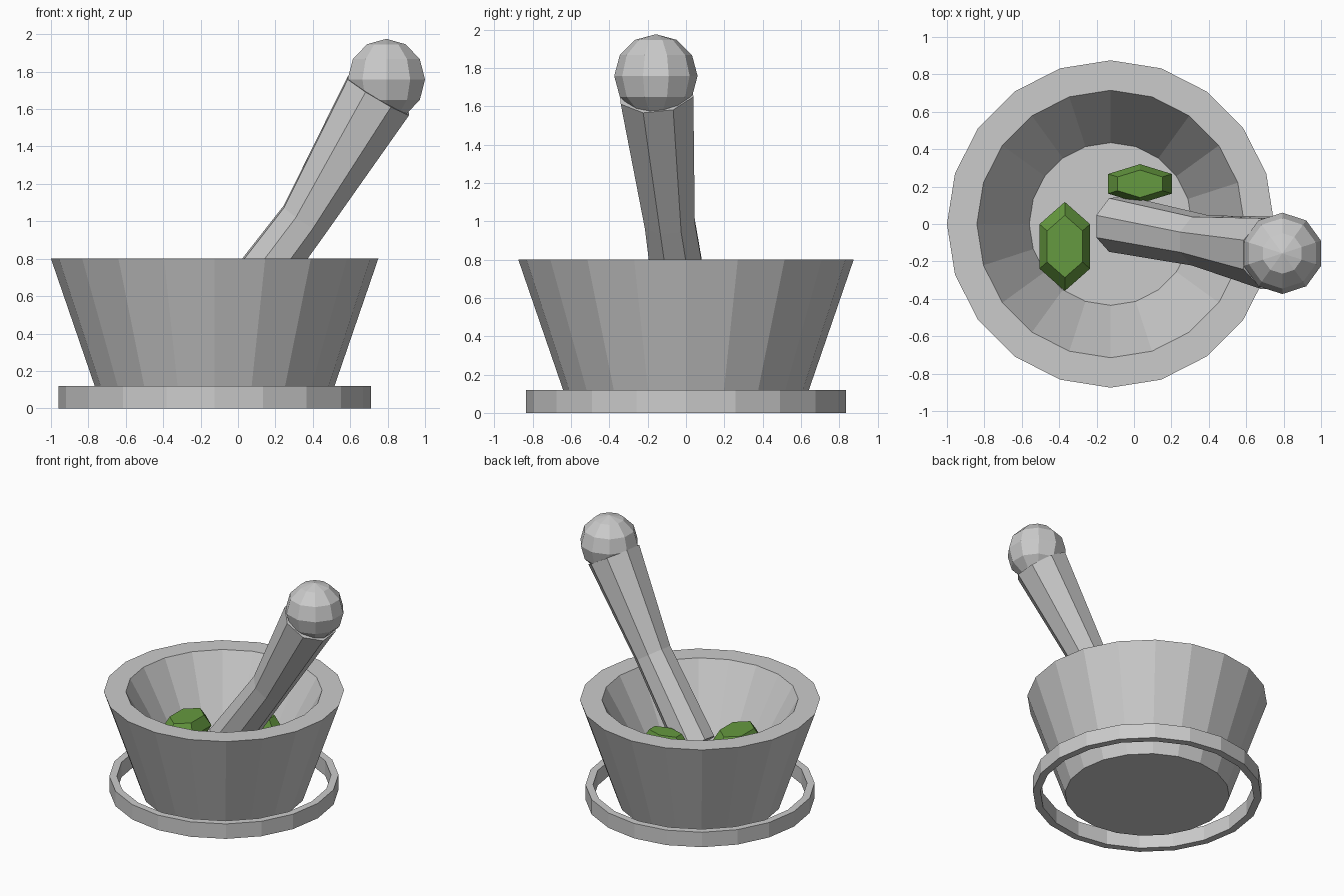
import bpy, bmesh, math
from mathutils import Vector

if "Cube" in bpy.data.objects:
    bpy.data.objects.remove(bpy.data.objects["Cube"])

X, Y, Z = Vector((1, 0, 0)), Vector((0, 1, 0)), Vector((0, 0, 1))
CENTRE = Vector((-0.125, 0, 0))


def ring(c, rx, ry, n, start=0.0, u=X, v=Y):
    """n points of an ellipse around c, or a single pole point for radius 0."""
    c = Vector(c)
    if rx == 0:
        return [c]
    return [c + u * rx * math.cos(start + i * math.tau / n)
            + v * ry * math.sin(start + i * math.tau / n) for i in range(n)]


def loft(name, rings, closed=False, mat=None):
    """Skin a list of rings; cap the ends, or join last to first."""
    bm = bmesh.new()
    rows = [[bm.verts.new(p) for p in r] for r in rings]
    pairs = list(zip(rows, rows[1:] + (rows[:1] if closed else [])))
    for a, b in pairs:
        n = max(len(a), len(b))
        for i in range(n):
            j = (i + 1) % n
            if len(a) == 1:
                bm.faces.new((a[0], b[j], b[i]))
            elif len(b) == 1:
                bm.faces.new((a[i], a[j], b[0]))
            else:
                bm.faces.new((a[i], a[j], b[j], b[i]))
    if not closed:
        for r in (rows[0], rows[-1]):
            if len(r) > 2:
                bm.faces.new(r)
    bmesh.ops.recalc_face_normals(bm, faces=bm.faces)
    me = bpy.data.meshes.new(name)
    bm.to_mesh(me)
    bm.free()
    ob = bpy.data.objects.new(name, me)
    bpy.context.collection.objects.link(ob)
    if mat:
        me.materials.append(mat)
    return ob


def lathe(name, profile, closed=False):
    return loft(name, [ring(CENTRE + Z * z, r, r, 20) for r, z in profile], closed)


# Mortar bowl and the loose ring around its foot
lathe("mortar_bowl", [(0.6, 0), (0.875, 0.8), (0.715, 0.8), (0.435, 0.3)])
lathe("base_ring", [(0.835, 0), (0.835, 0.12), (0.78, 0.12), (0.78, 0)], closed=True)

# Pestle shaft: eight sides, bent and waisted at the neck
path = [Vector((-0.085, 0, 0.42)), Vector((0.355, -0.088, 1.007)), Vector((0.75, -0.155, 1.67))]
radii = [0.157, 0.142, 0.206]
rows = []
for i, p in enumerate(path):
    t = (path[min(i + 1, 2)] - path[max(i - 1, 0)]).normalized()
    u = (X - t * X.dot(t)).normalized()
    rows.append(ring(p, radii[i], radii[i], 8, math.pi / 8, u, t.cross(u)))
loft("pestle_shaft", rows)

# Pestle knob: ten segments, six rings
R = 0.2175
knob = []
for k in range(7):
    a = k * math.pi / 6
    r = R * math.sin(a) if 0 < k < 6 else 0
    knob.append(ring((0.793, -0.157, 1.758 - R * math.cos(a)), r, r, 10, math.pi / 2))
loft("pestle_knob", knob)

# Green herb lumps: six-sided with chamfered top and bottom
green = bpy.data.materials.new("herb_green")
green.diffuse_color = (0.13, 0.32, 0.05, 1)
green.use_nodes = True
green.node_tree.nodes["Principled BSDF"].inputs["Base Color"].default_value = green.diffuse_color
for name, (cx, cy), rx, ry in (("herb_left", (-0.37, -0.12), 0.156, 0.238),
                               ("herb_back", (0.032, 0.215), 0.197, 0.105)):
    loft(name, [ring((cx, cy, 0.495 + dz), rx * s, ry * s, 6, math.pi / 2)
                for s, dz in ((0.7, -0.085), (1, 0), (0.7, 0.085))], mat=green)
